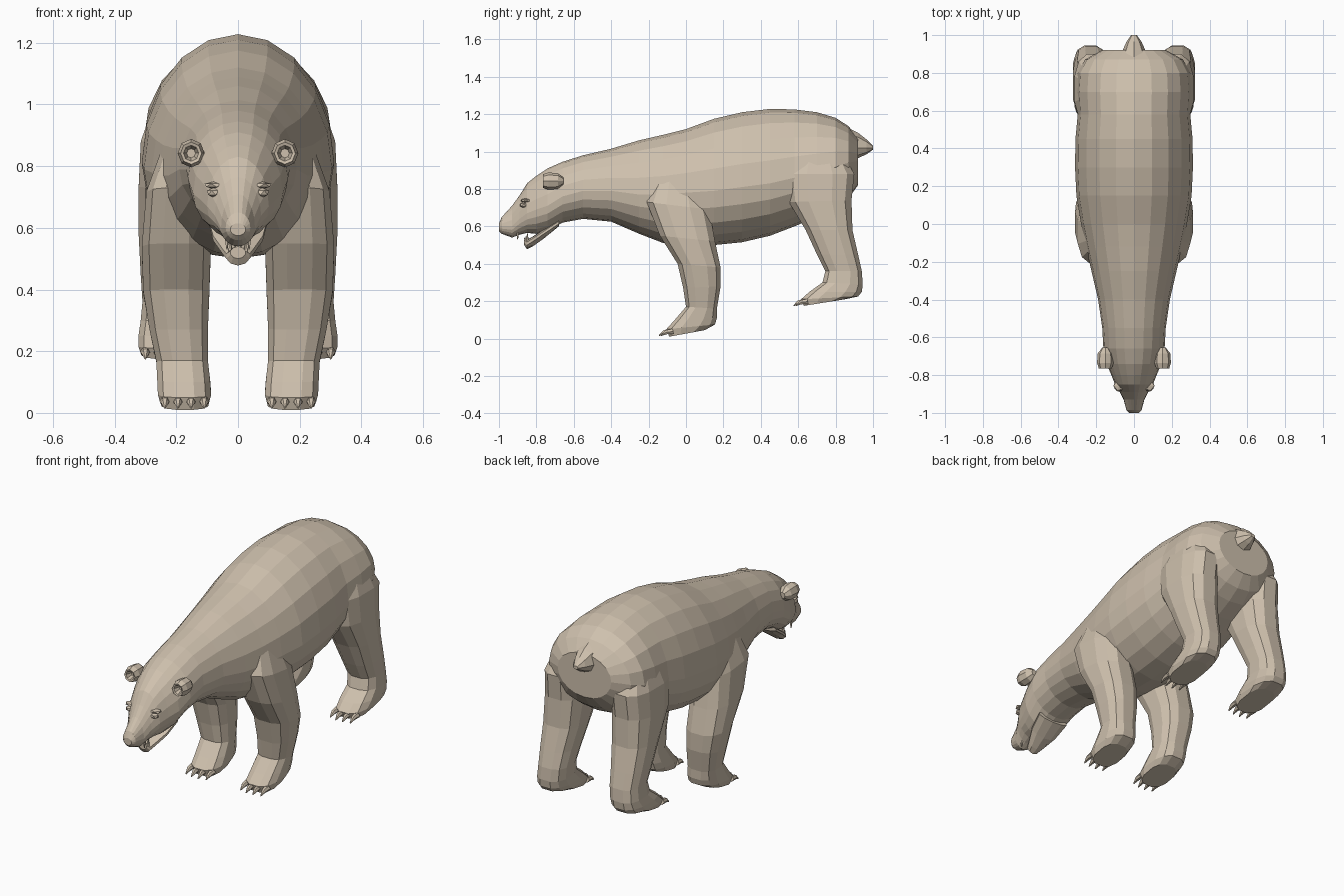
import bpy
import bmesh
from math import sin, cos, pi
from mathutils import Vector

if "Cube" in bpy.data.objects:
    bpy.data.objects.remove(bpy.data.objects["Cube"], do_unlink=True)

fur = bpy.data.materials.new("cream_fur")
fur.use_nodes = True
fur.diffuse_color = (0.62, 0.53, 0.42, 1)
fur.node_tree.nodes["Principled BSDF"].inputs["Base Color"].default_value = fur.diffuse_color


def power(v, e):
    return abs(v) ** e * (1 if v >= 0 else -1)


def upright_ring(y, top, bottom, width, mid, x=0, sides=20):
    """Cross-section facing along y, widest at height mid."""
    ring = []
    for i in range(sides):
        a = 2 * pi * i / sides
        reach = top - mid if cos(a) > 0 else mid - bottom
        ring.append(Vector((x + width * sin(a), y, mid + reach * cos(a))))
    return ring


def leg_ring(zf, yf, zb, yb, x_in, x_out, sides=12):
    """Boxy oval between a front point and a back point of the leg."""
    front, back = Vector((0, yf, zf)), Vector((0, yb, zb))
    ring = []
    for i in range(sides):
        a = 2 * pi * (i + 0.5) / sides
        p = front.lerp(back, 0.5 - 0.5 * power(cos(a), 0.75) / cos(pi / sides) ** 0.75)
        p.x = (x_in + x_out) / 2 + (x_out - x_in) / 2 * power(sin(a), 0.75)
        ring.append(p)
    return ring


def loft_into(bm, rings):
    loops = [[bm.verts.new(p) for p in ring] for ring in rings]
    n = len(loops[0])
    for a, b in zip(loops, loops[1:]):
        for i in range(n):
            bm.faces.new((a[i], a[(i + 1) % n], b[(i + 1) % n], b[i]))
    bm.faces.new(loops[0])
    bm.faces.new(loops[-1])


def spike_into(bm, path, radii, sides=6):
    """Small tapered horn that follows a path."""
    rings = []
    points = [Vector(p) for p in path]
    turn = (points[-1] - points[0]).to_track_quat("Z", "Y")
    for p, r in zip(points, radii):
        rings.append([p + turn @ Vector((r * cos(2 * pi * i / sides), r * sin(2 * pi * i / sides), 0))
                      for i in range(sides)])
    loft_into(bm, rings)


def finish(bm, name, mirrored=False):
    bmesh.ops.recalc_face_normals(bm, faces=bm.faces)
    mesh = bpy.data.meshes.new(name)
    bm.to_mesh(mesh)
    bm.free()
    mesh.materials.append(fur)
    obj = bpy.data.objects.new(name, mesh)
    bpy.context.collection.objects.link(obj)
    if mirrored:
        obj.modifiers.new("both_sides", "MIRROR")
    return obj


def loft(name, rings, mirrored=False):
    bm = bmesh.new()
    loft_into(bm, rings)
    return finish(bm, name, mirrored)


# Body from nose to rump: y, top, bottom, half width, widest height
body = [
    (-1.0, .615, .575, .025, .595), (-.985, .65, .56, .04, .6),
    (-.93, .71, .54, .055, .6), (-.89, .765, .555, .075, .64),
    (-.85, .83, .565, .1, .67), (-.8, .87, .56, .12, .69),
    (-.74, .91, .575, .145, .71), (-.66, .945, .62, .162, .76),
    (-.55, .98, .64, .168, .79), (-.4, 1.015, .625, .19, .79),
    (-.25, 1.06, .56, .225, .77), (-.12, 1.09, .51, .255, .77),
    (0, 1.12, .5, .28, .78), (.15, 1.175, .5, .305, .79),
    (.3, 1.21, .515, .312, .81), (.45, 1.228, .55, .31, .83),
    (.58, 1.225, .6, .298, .86), (.7, 1.21, .65, .305, .89),
    (.8, 1.18, .7, .298, .92), (.87, 1.135, .75, .26, .94),
    (.92, 1.07, .82, .17, .95)]
loft("body", [upright_ring(*r) for r in body])

# Lower jaw
jaw = [(-.68, .64, .6, .1, .62), (-.76, .585, .535, .085, .57),
       (-.82, .545, .492, .055, .53), (-.85, .53, .478, .04, .51),
       (-.865, .54, .5, .025, .52)]
loft("lower_jaw", [upright_ring(*r, sides=10) for r in jaw])

# Tail
tail = [(.84, 1.14, .95, .09, 1.03), (.92, 1.1, .965, .06, 1.02),
        (.965, 1.065, .985, .04, 1.02), (1.0, 1.03, 1.01, .015, 1.02)]
loft("tail", [upright_ring(*r, sides=8) for r in tail])

# Legs: front z and y, back z and y, inner x, outer x
front_leg = [
    (.88, -.15, .88, .06, .1, .24), (.73, -.21, .69, .125, .09, .3),
    (.55, -.14, .52, .155, .085, .315), (.4, -.045, .38, .185, .09, .31),
    (.27, -.015, .28, .185, .095, .29), (.17, 0, .16, .165, .095, .267),
    (.1, -.06, .11, .165, .088, .264), (.05, -.105, .075, .155, .085, .262),
    (.01, -.09, .045, .1, .095, .25)]
hind_leg = [
    (1.02, .6, 1.02, .82, .1, .27), (.88, .53, .88, .9, .1, .318),
    (.73, .55, .74, .885, .1, .325), (.58, .64, .58, .89, .11, .325),
    (.45, .7, .45, .92, .13, .318), (.36, .745, .36, .94, .14, .312),
    (.3, .73, .29, .945, .145, .318), (.25, .66, .25, .94, .145, .325),
    (.21, .615, .225, .92, .15, .325), (.175, .63, .21, .85, .16, .315)]
for name, rings in (("front", front_leg), ("hind", hind_leg)):
    loft(name + "_legs", [leg_ring(*r) for r in rings], True)
    # Four claws along the toe edge
    z, y, _, _, x_in, x_out = rings[-2]
    bm = bmesh.new()
    for i in range(4):
        x = x_in + (x_out - x_in) * (0.14 + 0.24 * i)
        back = 0.012 if i in (0, 3) else 0
        spike_into(bm, [(x, y + .025 + back, z - .012), (x, y - .012 + back, z - .016),
                        (x, y - .04 + back, z - .034)], (.017, .013, .003))
    finish(bm, name + "_claws", True)

# Cupped ears: y, radius, drawn as rings with a sunken front
ear = [(-.655, .018), (-.685, .042), (-.735, .046), (-.765, .036), (-.762, .026), (-.73, .015)]
loft("ears", [upright_ring(y, .842 + r, .842 - r, r * .95, .842, x=.152, sides=8) for y, r in ear], True)

# Eyes and brow ridges
for name, spot, size in (("eyes", (.079, -.868, .714), (.024, .022, .016)),
                         ("brows", (.078, -.856, .738), (.034, .03, .012))):
    bm = bmesh.new()
    bmesh.ops.create_icosphere(bm, subdivisions=1, radius=1)
    bmesh.ops.scale(bm, vec=size, verts=bm.verts)
    bmesh.ops.translate(bm, vec=spot, verts=bm.verts)
    finish(bm, name, True)

# Teeth
bm = bmesh.new()
for x, y, root, tip in ((.025, -.848, .52, .562), (.01, -.855, .525, .545), (.036, -.9, .565, .53)):
    spike_into(bm, [(x, y, root), (x, y, tip)], (.008, .002), sides=5)
finish(bm, "teeth", True)
